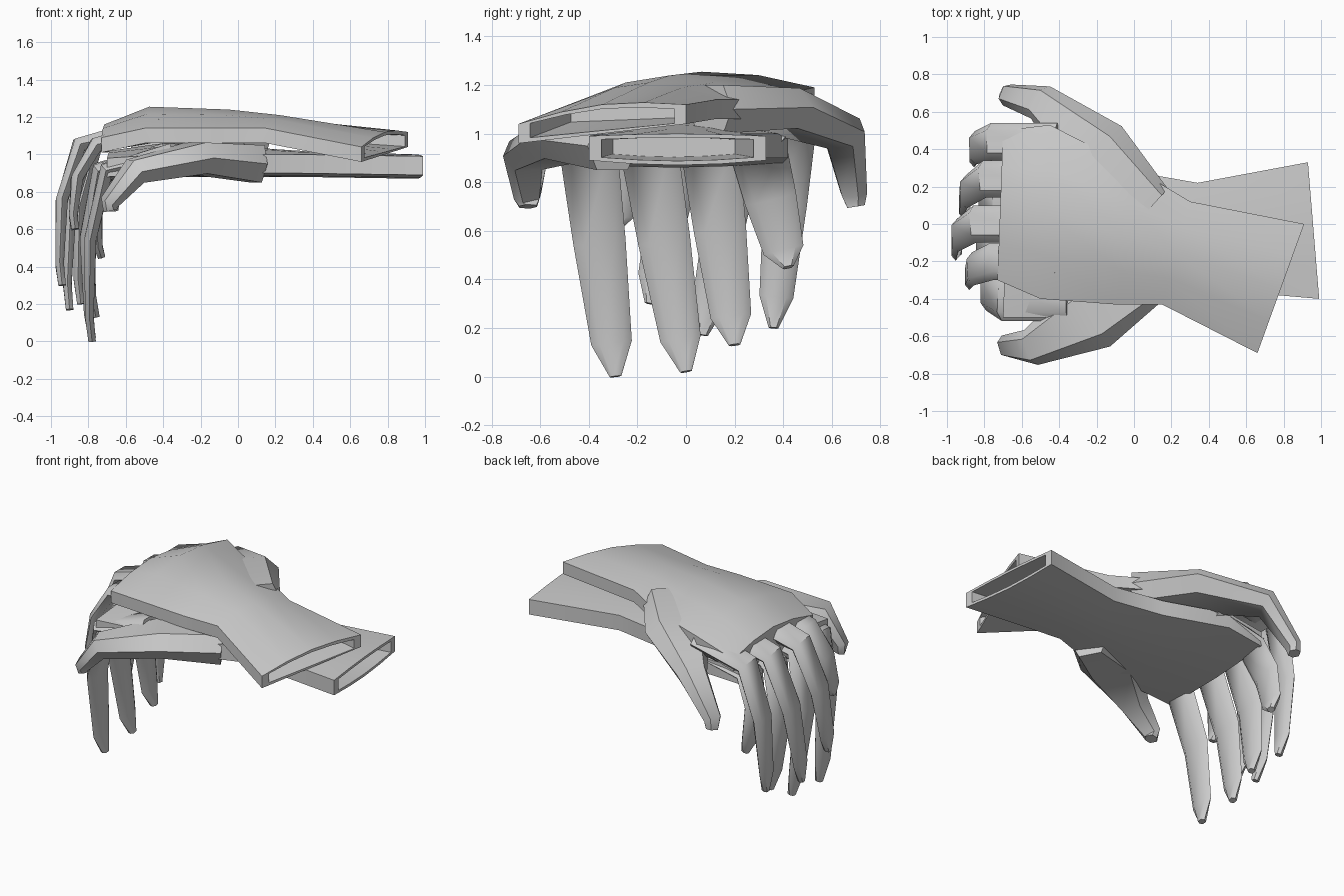
import bpy, bmesh, math
from mathutils import Vector

cube = bpy.data.objects.get("Cube")
if cube:
    bpy.data.objects.remove(cube, do_unlink=True)

GREY = (0.6, 0.6, 0.6, 1)
leather = bpy.data.materials.new("grey leather")
leather.use_nodes = True
leather.diffuse_color = GREY
leather.node_tree.nodes["Principled BSDF"].inputs["Base Color"].default_value = GREY

DIGITS = ("index", "middle", "ring", "little")
# Relative width along a digit: 0 is the root, 1 the bend, 2 the tip
FINGER_TAPER = ((0, 1), (1, 1), (1.4, 0.9), (1.85, 0.7), (2, 0.2))
THUMB_TAPER = ((0, 0.6), (0.5, 1), (1, 0.5), (1.8, 0.3), (2, 0.2))


def loft(name, rings):
    """Skin a list of equal rings and cap both ends."""
    bm = bmesh.new()
    loops = [[bm.verts.new(point) for point in ring] for ring in rings]
    count = len(loops[0])
    for first, second in zip(loops, loops[1:]):
        for i in range(count):
            j = (i + 1) % count
            bm.faces.new((first[i], first[j], second[j], second[i]))
    bm.faces.new(loops[0][::-1])
    bm.faces.new(loops[-1])
    bmesh.ops.recalc_face_normals(bm, faces=bm.faces)
    mesh = bpy.data.meshes.new(name)
    bm.to_mesh(mesh)
    bm.free()
    mesh.materials.append(leather)
    obj = bpy.data.objects.new(name, mesh)
    bpy.context.collection.objects.link(obj)
    bpy.ops.object.select_all(action="DESELECT")
    obj.select_set(True)
    bpy.context.view_layer.objects.active = obj
    bpy.ops.object.shade_smooth_by_angle(angle=math.radians(50))


def hand_ring(start, end, crown, edge, belly):
    """Flat section between two sides, crowned above and below."""
    upper, lower = [], []
    for step in range(5):
        middle = Vector(start).lerp(Vector(end), step / 4)
        bulge = math.sin(math.pi * step / 4)
        upper.append(middle + Vector((0, 0, edge + crown * bulge)))
        lower.append(middle - Vector((0, 0, edge + belly * bulge)))
    return upper + lower[::-1]


def shrink(ring, along, height):
    """Inset a section, keeping an even rim."""
    centre = sum(ring, Vector()) / len(ring)
    scale = Vector((along, along, height))
    return [centre + (point - centre) * scale for point in ring]


def hand(name, edge, belly, sections):
    """Palm and sleeve with a hollow cuff opening."""
    rings = [hand_ring(*section, edge, belly) for section in sections]
    rim = shrink(rings[0], 0.86, 0.74)
    inside = [cuff.lerp(wrist, 0.6) for cuff, wrist in zip(rings[0], rings[1])]
    loft(name, [shrink(inside, 0.8, 0.6), rim] + rings)


def digit(name, root, bend, tip, width, depth, taper, side):
    """Six-sided bent tube that narrows to its tip."""
    root, bend, tip, side = map(Vector, (root, bend, tip, side))
    points = []
    for place, size in taper:
        if place < 1:
            point = root.lerp(bend, place)
            point.z += 0.05 * math.sin(math.pi * place)
        else:
            point = bend.lerp(tip, place - 1)
            point.x -= 0.06 * math.sin(math.pi * (place - 1))
        points.append(point)
    rings = []
    for i, (place, size) in enumerate(taper):
        ahead, behind = points[min(i + 1, len(points) - 1)], points[max(i - 1, 0)]
        along = (ahead - behind).normalized()
        across = (side - along * side.dot(along)).normalized()
        half_width = across * width * size
        half_depth = along.cross(across) * depth * (1 - place / 3)
        rings.append([points[i] + half_width * u + half_depth * v for u, v in
                      ((1, 0), (0.6, 1), (-0.6, 1), (-1, 0), (-0.6, -1), (0.6, -1))])
    loft(name, rings)


def fingers(glove, height, width, rows):
    """Four fingers hanging from the knuckles; rows give bend and tip."""
    for label, (x, y, tip) in zip(DIGITS, rows):
        bend = Vector((x, y, height))
        root = bend + Vector((0.35, 0, 0.08))
        digit(f"{glove}_{label}_finger", root, bend, tip, width, 0.06,
              FINGER_TAPER, (0, 1, 0))


# Upper glove, from cuff to knuckles
hand("upper_glove_hand", 0.04, 0, [
    ((0.66, -0.69, 1), (0.91, 0, 1.08), 0.04),
    ((0.15, -0.43, 1.1), (0.3, 0.12, 1.1), 0.07),
    ((-0.1, -0.43, 1.1), (0, 0.3, 1.1), 0.1),
    ((-0.5, -0.4, 1.1), (-0.45, 0.53, 1.15), 0.09),
    ((-0.73, -0.3, 1.05), (-0.7, 0.5, 1.05), 0.07)])
digit("upper_glove_thumb", (0.1, 0.1, 1.1), (-0.5, 0.65, 1), (-0.68, 0.7, 0.7),
      0.2, 0.1, THUMB_TAPER, (0.4, 0.9, 0))
fingers("upper_glove", 1.05, 0.1, [
    (-0.76, 0.44, (-0.84, 0.36, 0.2)),
    (-0.8, 0.24, (-0.9, 0.07, 0.17)),
    (-0.85, 0, (-0.94, -0.15, 0.3)),
    (-0.76, -0.2, (-0.87, -0.3, 0.6))])

# Lower glove, the other hand of the pair
hand("lower_glove_hand", 0.05, 0.02, [
    ((0.99, -0.4, 0.94), (0.93, 0.33, 0.94), 0.01),
    ((0.3, -0.34, 0.95), (0.34, 0.22, 0.95), 0.02),
    ((0.06, -0.42, 0.95), (0, 0.28, 0.95), 0.04),
    ((-0.4, -0.5, 0.95), (-0.4, 0.42, 0.95), 0.06),
    ((-0.7, -0.5, 0.93), (-0.67, 0.4, 0.93), 0.04)])
digit("lower_glove_thumb", (0.1, -0.3, 0.95), (-0.55, -0.66, 0.91), (-0.68, -0.65, 0.7),
      0.2, 0.1, THUMB_TAPER, (-0.4, 0.9, 0))
fingers("lower_glove", 0.92, 0.12, [
    (-0.7, -0.4, (-0.78, -0.29, 0)),
    (-0.74, -0.15, (-0.78, 0, 0.02)),
    (-0.73, 0.1, (-0.76, 0.2, 0.13)),
    (-0.68, 0.3, (-0.73, 0.42, 0.45))])
